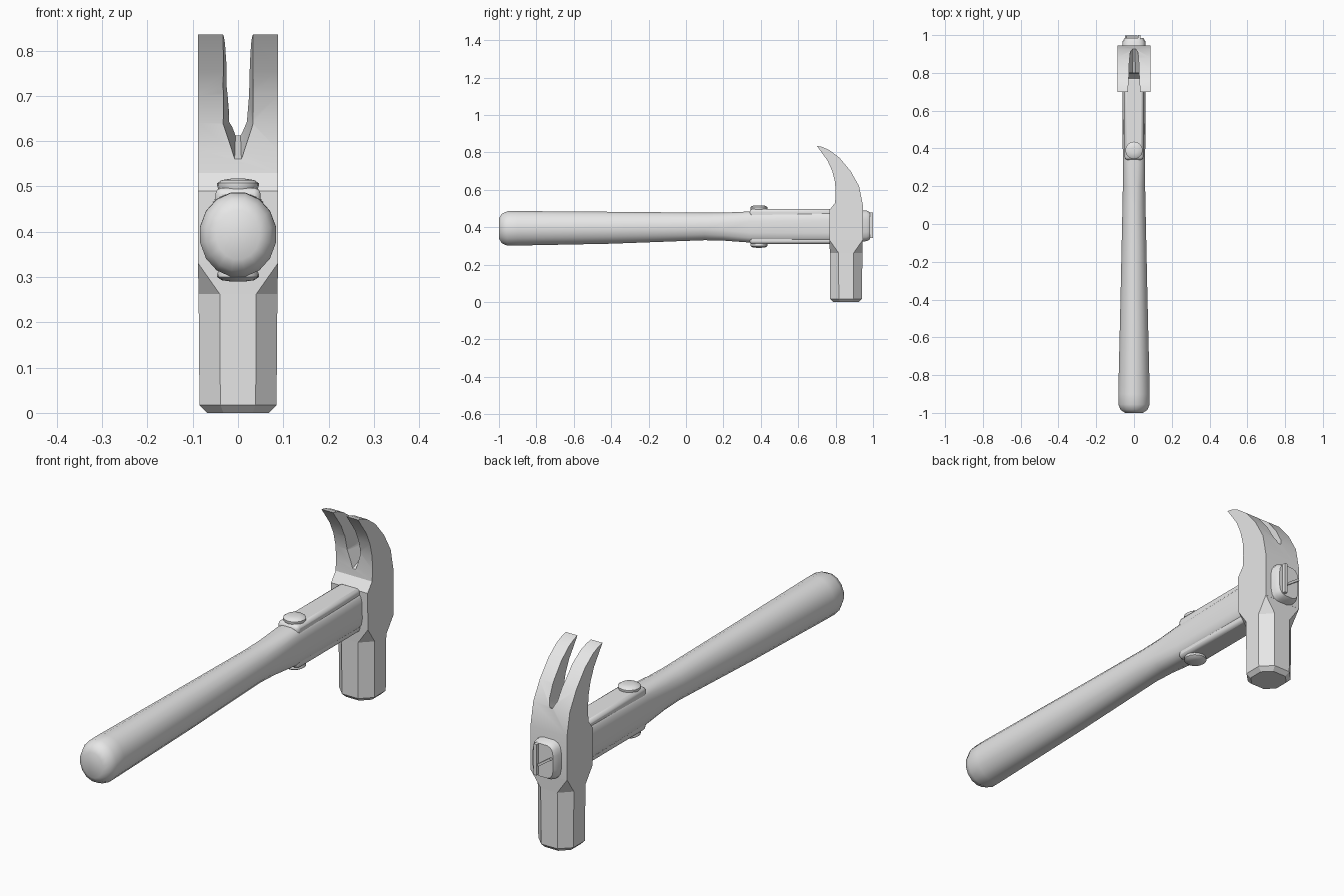
import bpy, bmesh, math
from mathutils import Vector, Matrix

if "Cube" in bpy.data.objects:
    bpy.data.objects.remove(bpy.data.objects["Cube"], do_unlink=True)

grey = bpy.data.materials.new("plain grey")
grey.use_nodes = True
COLOUR = (0.8, 0.8, 0.8, 1)
grey.diffuse_color = COLOUR
grey.node_tree.nodes["Principled BSDF"].inputs["Base Color"].default_value = COLOUR


def make(name, bm):
    bmesh.ops.remove_doubles(bm, verts=bm.verts, dist=0.0005)
    bmesh.ops.recalc_face_normals(bm, faces=bm.faces)
    mesh = bpy.data.meshes.new(name)
    bm.to_mesh(mesh)
    bm.free()
    mesh.materials.append(grey)
    ob = bpy.data.objects.new(name, mesh)
    bpy.context.scene.collection.objects.link(ob)
    return ob


def activate(ob):
    for other in bpy.context.selected_objects:
        other.select_set(False)
    ob.select_set(True)
    bpy.context.view_layer.objects.active = ob


def smooth(ob, degrees=30):
    activate(ob)
    bpy.ops.object.shade_smooth_by_angle(angle=math.radians(degrees))


def loft(name, rings, cap_start=True, cap_end=True):
    """Skin a list of closed rings of points."""
    bm = bmesh.new()
    loops = [[bm.verts.new(p) for p in ring] for ring in rings]
    n = len(loops[0])
    for a, b in zip(loops, loops[1:]):
        for i in range(n):
            j = (i + 1) % n
            bm.faces.new((a[i], a[j], b[j], b[i]))
    if cap_start:
        bm.faces.new(loops[0])
    if cap_end:
        bm.faces.new(loops[-1])
    return make(name, bm)


def box(name, centre, size, bevel=0, segments=2, roll=0):
    bm = bmesh.new()
    turn = Matrix.Translation(centre) @ Matrix.Rotation(roll, 4, "Y")
    bmesh.ops.create_cube(bm, size=1, matrix=turn @ Matrix.Diagonal((*size, 1)))
    ob = make(name, bm)
    if bevel:
        mod = ob.modifiers.new("soft edges", "BEVEL")
        mod.width, mod.segments = bevel, segments
        smooth(ob, 50)
    return ob


def oval(y, w, zc, h, power, n=16):
    ring = []
    for k in range(n):
        a = math.tau * (k + 0.5) / n
        c, s = math.cos(a), math.sin(a)
        ring.append((w * math.copysign(abs(c) ** (2 / power), c), y,
                     zc + h * math.copysign(abs(s) ** (2 / power), s)))
    return ring


# Handle: round at the grip, squarer where it passes through the head
sections = [
    (-1.0, 0.048, 0.393, 0.055, 2), (-0.985, 0.072, 0.393, 0.08, 2),
    (-0.955, 0.085, 0.393, 0.094, 2), (-0.9, 0.085, 0.394, 0.094, 2),
    (-0.4, 0.073, 0.397, 0.087, 2), (0.1, 0.062, 0.404, 0.075, 2.1),
    (0.2, 0.06, 0.403, 0.076, 2.4), (0.34, 0.06, 0.401, 0.084, 3.2),
    (0.76, 0.062, 0.403, 0.085, 3.6), (0.965, 0.062, 0.407, 0.083, 3.6),
    (0.985, 0.05, 0.407, 0.072, 3.6)]
smooth(loft("handle", [oval(*s) for s in sections]), 40)

# Straps and rivets above and below the handle
for name, z, top in (("upper", 0.473, 1), ("lower", 0.334, -1)):
    box(name + "_strap", (0, 0.56, z), (0.1, 0.44, 0.048), 0.014)
    base = z + top * 0.024
    bands = [(0.04, -0.012), (0.046, 0.004), (0.046, 0.01), (0.036, 0.017), (0.016, 0.02)]
    rings = [[(r * math.cos(math.tau * k / 16), 0.39 + r * math.sin(math.tau * k / 16),
               base + top * d) for k in range(16)] for r, d in bands]
    smooth(loft(name + "_rivet", rings), 40)

# Head body and curved claw: side profile extruded across
profile = [(0.768, 0.33), (0.766, 0.49), (0.797, 0.53), (0.8, 0.58), (0.797, 0.64),
           (0.782, 0.7), (0.757, 0.755), (0.7, 0.835), (0.728, 0.829), (0.765, 0.813),
           (0.82, 0.772), (0.88, 0.7), (0.925, 0.62), (0.945, 0.52), (0.945, 0.33)]
head = loft("claw_head", [[(x, y, z) for y, z in profile] for x in (-0.088, 0.088)])

# Nail slot cutter: wide on the inner curve, narrow on the outer one
slot = [  # inner y, z, half width; outer y, z, half width
    (0.76, 0.545, 0.008, 0.97, 0.63, 0.005),
    (0.76, 0.635, 0.037, 0.97, 0.645, 0.013),
    (0.74, 0.72, 0.036, 0.93, 0.72, 0.019),
    (0.66, 0.835, 0.036, 0.83, 0.82, 0.023),
    (0.62, 0.92, 0.036, 0.82, 0.92, 0.025)]
cutter = loft("slot_cutter", [[(-a, yi, zi), (a, yi, zi), (b, yo, zo), (-b, yo, zo)]
                              for yi, zi, a, yo, zo, b in slot])
cutter.hide_render = True
mod = head.modifiers.new("slot", "BOOLEAN")
mod.operation, mod.object, mod.solver = "DIFFERENCE", cutter, "EXACT"
activate(head)
bpy.ops.object.modifier_apply(modifier=mod.name)
bpy.data.objects.remove(cutter, do_unlink=True)
smooth(head, 30)


# Striking end: square under the body, chamfered into an octagon
def octagon(z, r, chamfer):
    i = r - chamfer
    flat = [(r, -i), (r, i), (i, r), (-i, r), (-r, i), (-r, -i), (-i, -r), (i, -r)]
    return [(x, 0.856 + y, z) for x, y in flat]


loft("striking_end", [octagon(0, 0.068, 0.036), octagon(0.017, 0.085, 0.046),
                      octagon(0.262, 0.087, 0.047), octagon(0.331, 0.0885, 0)],
     cap_end=False)

# Wedges driven into the handle's end
box("long_wedge", (0.027, 0.985, 0.41), (0.014, 0.03, 0.135))
box("short_wedge", (-0.014, 0.985, 0.408), (0.072, 0.026, 0.01), roll=math.radians(35))
